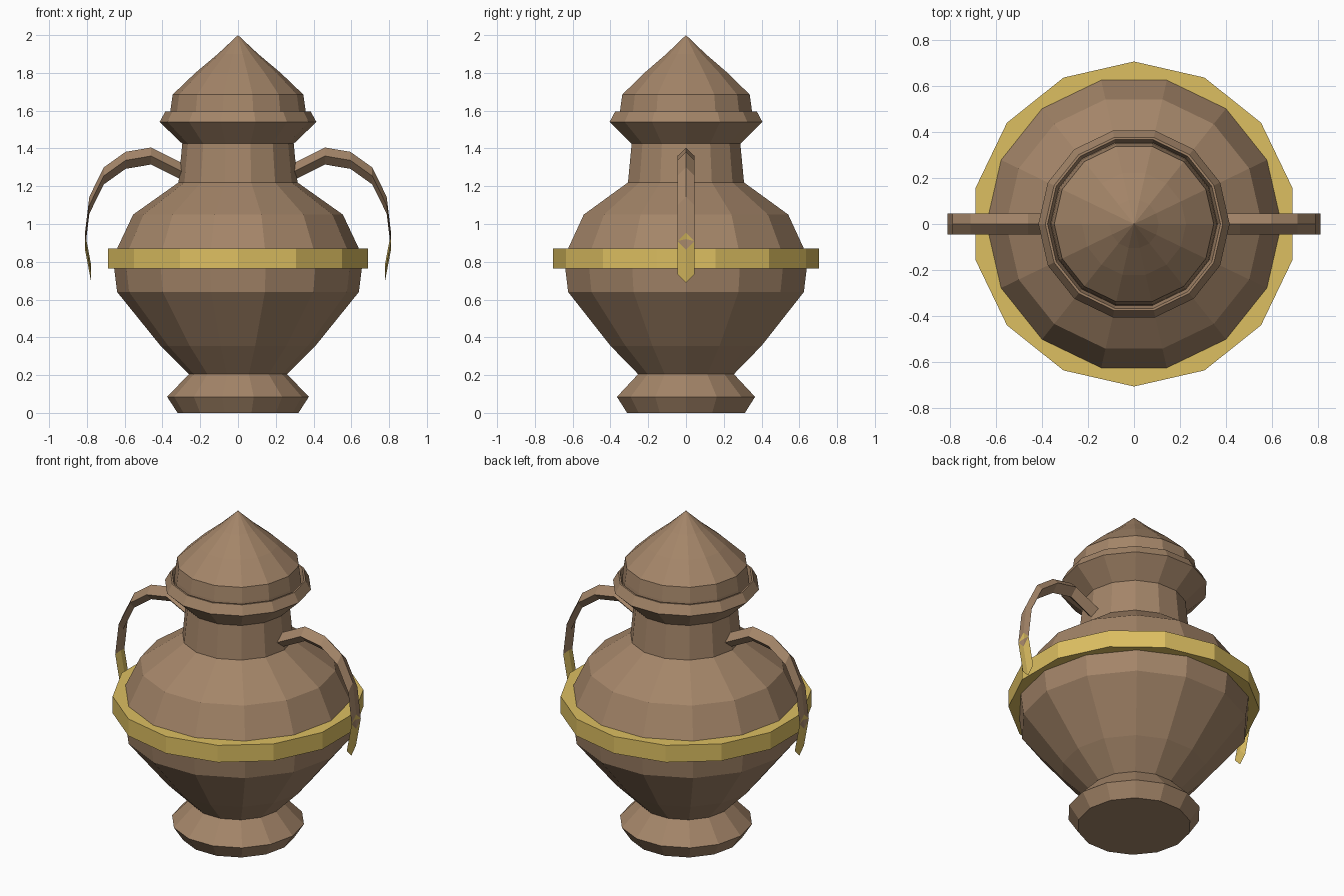
import bpy, bmesh, math

if "Cube" in bpy.data.objects:
    bpy.data.objects.remove(bpy.data.objects["Cube"])

SIDES = 14


def material(name, rgb):
    m = bpy.data.materials.new(name)
    m.diffuse_color = (*rgb, 1.0)
    m.use_nodes = True
    m.node_tree.nodes["Principled BSDF"].inputs["Base Color"].default_value = m.diffuse_color
    return m


brown = material("clay_brown", (0.37, 0.235, 0.14))
gold = material("band_gold", (0.72, 0.52, 0.12))


def finish(name, bm, mats):
    bmesh.ops.remove_doubles(bm, verts=bm.verts, dist=1e-5)
    bmesh.ops.recalc_face_normals(bm, faces=bm.faces)
    me = bpy.data.meshes.new(name)
    bm.to_mesh(me)
    bm.free()
    for m in mats:
        me.materials.append(m)
    ob = bpy.data.objects.new(name, me)
    bpy.context.collection.objects.link(ob)
    return ob


def lathe(name, profile, mat, phase=0.0, closed=False):
    """Revolve (radius, z) points; a radius of 0 makes a pole."""
    bm = bmesh.new()
    rings = []
    for r, z in profile:
        if r == 0:
            rings.append([bm.verts.new((0, 0, z))] * SIDES)
        else:
            angles = [phase + 2 * math.pi * k / SIDES for k in range(SIDES)]
            rings.append([bm.verts.new((r * math.cos(a), r * math.sin(a), z)) for a in angles])
    pairs = list(zip(rings, rings[1:]))
    if closed:
        pairs.append((rings[-1], rings[0]))
    for lo, hi in pairs:
        for k in range(SIDES):
            n = (k + 1) % SIDES
            corners = list(dict.fromkeys([lo[k], lo[n], hi[n], hi[k]]))
            bm.faces.new(corners)
    return finish(name, bm, [mat])


# Urn body: foot, belly, shoulder, neck and open rim
lathe("urn_body", [
    (0, 0), (0.32, 0), (0.375, 0.085), (0.26, 0.205), (0.41, 0.355),
    (0.64, 0.64), (0.66, 0.80), (0.64, 0.87), (0.555, 1.05), (0.315, 1.22),
    (0.295, 1.425), (0.415, 1.54), (0.385, 1.595), (0.375, 1.595),
    (0.36, 1.54), (0, 1.54)], brown)

# Pointed lid sitting inside the rim
lathe("lid", [
    (0, 1.55), (0.362, 1.55), (0.358, 1.60), (0.346, 1.685),
    (0.226, 1.80), (0.107, 1.90), (0, 2.0)], brown)

# Gold belt, turned so a corner points to the front
lathe("belt", [(0.61, 0.765), (0.705, 0.765), (0.705, 0.87), (0.61, 0.87)],
      gold, phase=math.pi / 2, closed=True)


# Handles: upright diamond sections swept along a path, last stretch gold
PATH = [(0.28, 1.27), (0.46, 1.36), (0.595, 1.337), (0.71, 1.255),
        (0.787, 1.10), (0.81, 0.91), (0.777, 0.735)]
R = 0.045


def handle(name, side):
    bm = bmesh.new()
    rings = [[bm.verts.new((side * x, dy * R, z + dz * R))
              for dy, dz in ((1, 0), (0, 1), (-1, 0), (0, -1))] for x, z in PATH]
    last = len(PATH) - 2
    for i in range(last + 1):
        for k in range(4):
            n = (k + 1) % 4
            f = bm.faces.new((rings[i][k], rings[i][n], rings[i + 1][n], rings[i + 1][k]))
            f.material_index = int(i == last)
    bm.faces.new(rings[0])
    bm.faces.new(rings[-1]).material_index = 1
    return finish(name, bm, [brown, gold])


handle("right_handle", 1)
handle("left_handle", -1)
